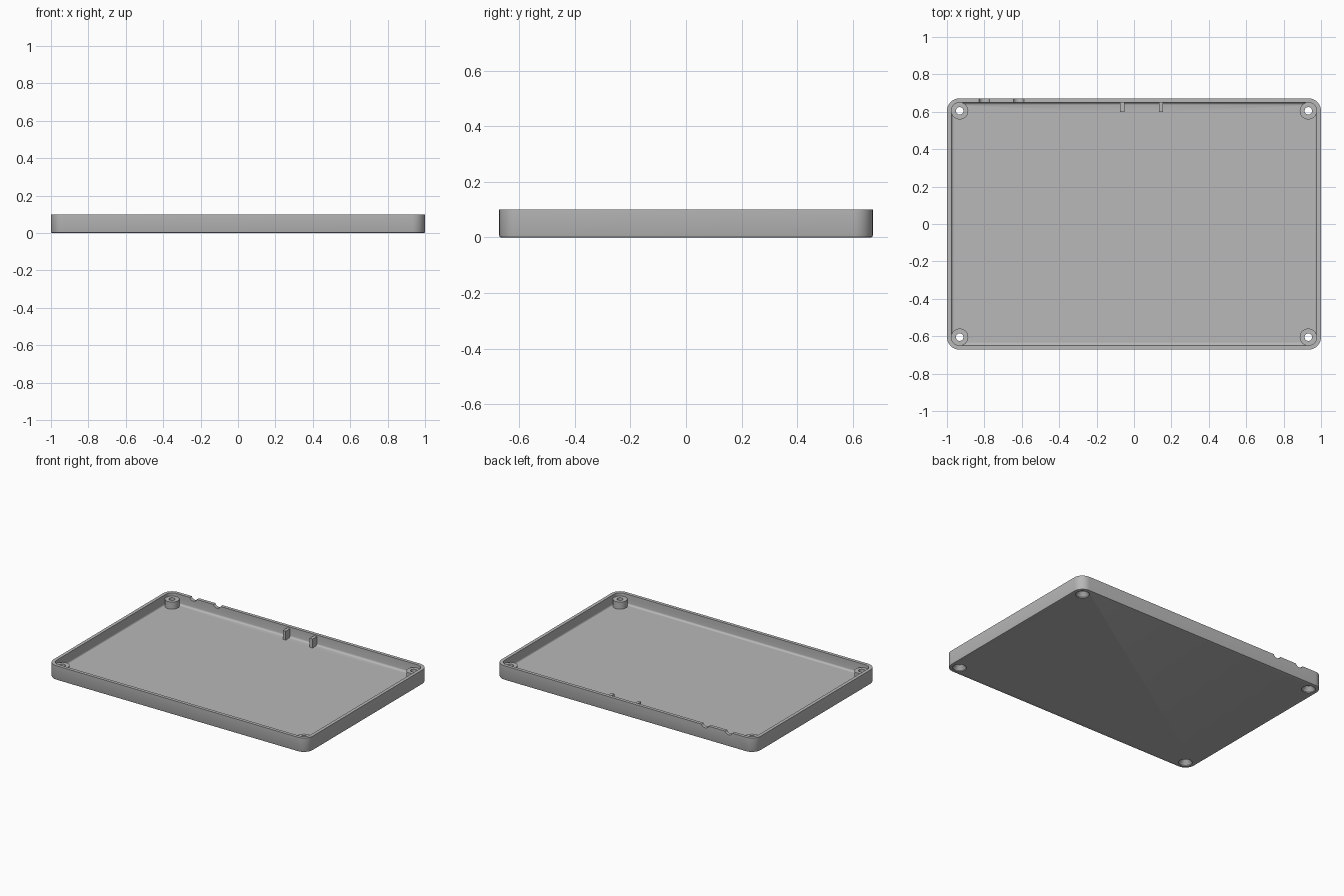
import bpy, bmesh
from math import cos, sin, pi
from mathutils import Matrix

old = bpy.data.objects.get("Cube")
if old:
    bpy.data.objects.remove(old, do_unlink=True)

grey = bpy.data.materials.new("matte grey")
grey.use_nodes = True
colour = (0.48, 0.48, 0.48, 1)
grey.diffuse_color = colour
grey.node_tree.nodes["Principled BSDF"].inputs["Base Color"].default_value = colour

HALF_X, HALF_Y, HEIGHT, RADIUS = 1.0, 0.672, 0.1, 0.068
WALL, FLOOR, FILLET = 0.023, 0.028, 0.013


def finish(bm, name):
    bmesh.ops.recalc_face_normals(bm, faces=bm.faces)
    mesh = bpy.data.meshes.new(name)
    bm.to_mesh(mesh)
    bm.free()
    mesh.materials.append(grey)
    obj = bpy.data.objects.new(name, mesh)
    bpy.context.collection.objects.link(obj)
    return obj


def loft(rings, name):
    """Skin a stack of closed point rings and cap both ends."""
    bm = bmesh.new()
    loops = [[bm.verts.new(p) for p in ring] for ring in rings]
    for a, b in zip(loops, loops[1:]):
        for i in range(len(a)):
            j = (i + 1) % len(a)
            bm.faces.new((a[i], a[j], b[j], b[i]))
    bm.faces.new(loops[0])
    bm.faces.new(loops[-1])
    return finish(bm, name)


def rounded_ring(inset, z, steps=10):
    r = RADIUS - inset
    cx, cy = HALF_X - RADIUS, HALF_Y - RADIUS
    points = []
    for k, (sx, sy) in enumerate([(1, 1), (-1, 1), (-1, -1), (1, -1)]):
        for i in range(steps + 1):
            a = (k + i / steps) * pi / 2
            points.append((sx * cx + r * cos(a), sy * cy + r * sin(a), z))
    return points


def lathe(x, y, profile, name, n=32):
    return loft([[(x + r * cos(2 * pi * i / n), y + r * sin(2 * pi * i / n), z)
                  for i in range(n)] for r, z in profile], name)


def box(lo, hi, name):
    bm = bmesh.new()
    size = [b - a for a, b in zip(lo, hi)]
    mid = [(a + b) / 2 for a, b in zip(lo, hi)]
    bmesh.ops.create_cube(bm, size=1, matrix=Matrix.Translation(mid) @ Matrix.Diagonal((*size, 1)))
    return finish(bm, name)


def combine(target, tool, operation):
    mod = target.modifiers.new(operation.lower(), "BOOLEAN")
    mod.operation, mod.solver, mod.object = operation, "EXACT", tool
    bpy.context.view_layer.objects.active = target
    bpy.ops.object.modifier_apply(modifier=mod.name)
    bpy.data.objects.remove(tool, do_unlink=True)


# Open tray: softened bottom edge, thin walls, fillet where walls meet the floor
section = [(0.007, 0), (0.002, 0.002), (0, 0.007), (0, HEIGHT), (WALL, HEIGHT)]
for i in range(5):
    a = i / 4 * pi / 2
    section.append((WALL + FILLET * (1 - cos(a)), FLOOR + FILLET * (1 - sin(a))))
tray = loft([rounded_ring(*p) for p in section], "case_tray")

# Corner screw bosses, drilled through and countersunk from below
corners = [(sx * 0.932, sy * 0.605) for sx in (1, -1) for sy in (1, -1)]
for x, y in corners:
    combine(tray, lathe(x, y, [(0.046, 0.015), (0.046, 0.077)], "screw_boss"), "UNION")
for x, y in corners:
    bore = [(0.044, -0.01), (0.044, 0.006), (0.02, 0.034), (0.02, HEIGHT)]
    combine(tray, lathe(x, y, bore, "screw_hole"), "DIFFERENCE")

# Two upright ribs on the inside of the back wall
for x in (-0.063, 0.144):
    rib = box((x - 0.011, 0.6, 0.02), (x + 0.011, 0.66, 0.09), "rib")
    combine(tray, rib, "UNION")

# Two shallow round notches in the back rim
for x in (-0.8, -0.617):
    bm = bmesh.new()
    bmesh.ops.create_cone(bm, cap_ends=True, segments=32, radius1=0.03, radius2=0.03, depth=0.08,
                          matrix=Matrix.Translation((x, HALF_Y, 0.111)) @ Matrix.Rotation(pi / 2, 4, "X"))
    combine(tray, finish(bm, "rim_notch"), "DIFFERENCE")

# Smooth curved walls, keep crisp edges
bpy.ops.object.select_all(action="DESELECT")
tray.select_set(True)
bpy.context.view_layer.objects.active = tray
bpy.ops.object.shade_smooth_by_angle(angle=pi / 6)
